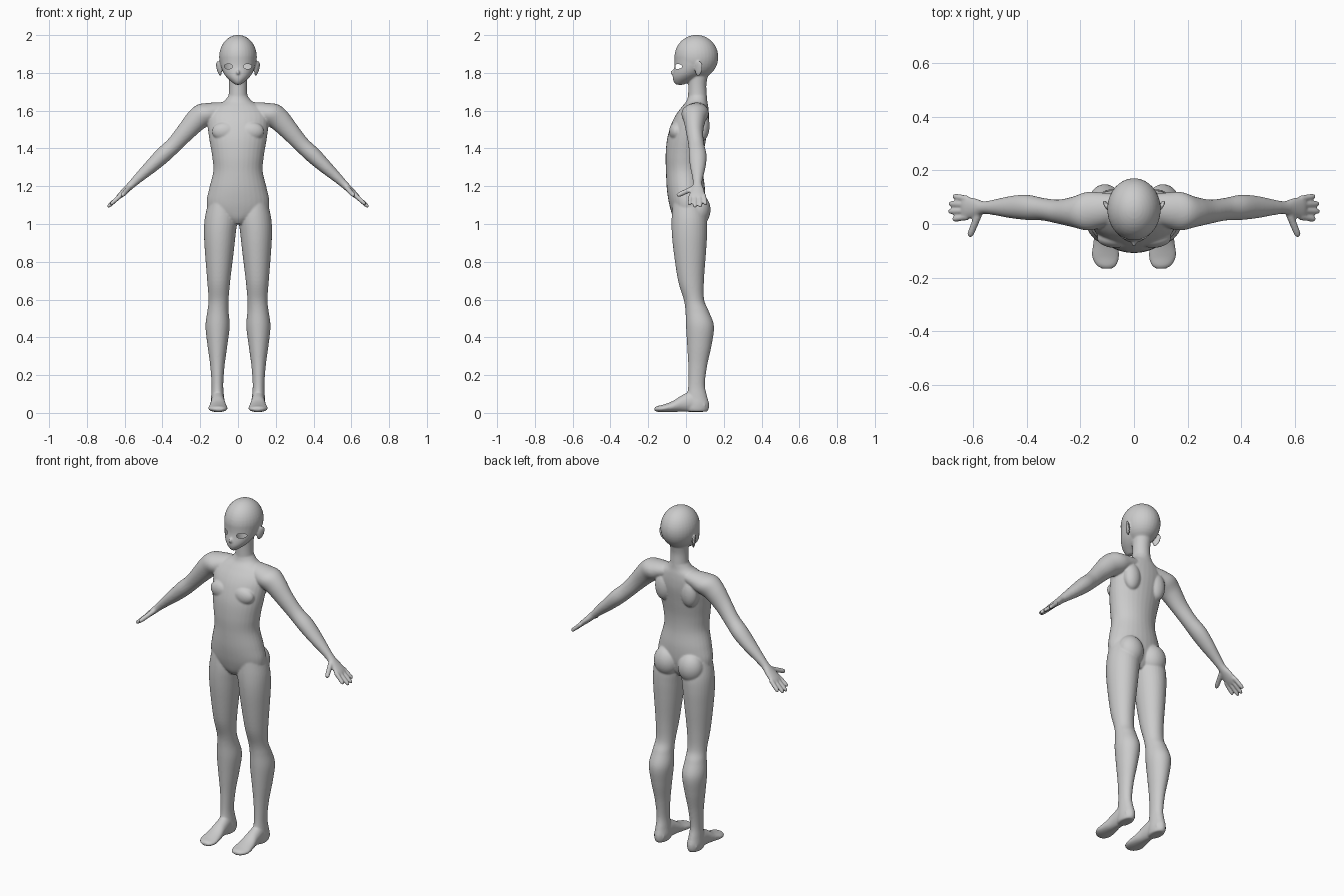
import bpy, bmesh, math
from mathutils import Vector, Matrix, Euler

X, Y, Z = Vector((1, 0, 0)), Vector((0, 1, 0)), Vector((0, 0, 1))
ARM_UP = Vector((.68, 0, .73))


def spline(rows, steps=6):
    """Catmull-Rom interpolation through rows of numbers."""
    out, n = [], len(rows)
    for i in range(n - 1):
        p0, p1, p2, p3 = rows[max(i - 1, 0)], rows[i], rows[i + 1], rows[min(i + 2, n - 1)]
        for k in range(steps):
            t = k / steps
            out.append([.5 * (2 * b + (c - a) * t + (2 * a - 5 * b + 4 * c - d) * t * t
                              + (3 * b - a - 3 * c + d) * t ** 3)
                        for a, b, c, d in zip(p0, p1, p2, p3)])
    return out + [list(rows[-1])]


def loft(bm, rows, u, v, sides=32, smooth=True):
    """Skin elliptical sections (x, y, z, radius_u, radius_v)."""
    rings = []
    for x, y, z, a, b in (spline(rows) if smooth else rows):
        c = Vector((x, y, z))
        angles = [2 * math.pi * i / sides for i in range(sides)]
        rings.append([bm.verts.new(c + u * a * math.cos(t) + v * b * math.sin(t)) for t in angles])
    for r, s in zip(rings, rings[1:]):
        for i in range(sides):
            j = (i + 1) % sides
            bm.faces.new((r[i], r[j], s[j], s[i]))
    bm.faces.new(rings[0])
    bm.faces.new(rings[-1])


def upright(bm, rows):
    """Horizontal sections (z, centre_x, half_width, front_y, back_y)."""
    loft(bm, [(cx, (f + b) / 2, z, rx, (b - f) / 2) for z, cx, rx, f, b in rows], X, Y)


def finger(bm, start, end, r):
    a, b = Vector(start), Vector(end)
    d = (b - a).normalized()
    u = d.orthogonal().normalized()
    loft(bm, [(*a.lerp(b, t), r * k, r * k) for t, k in
              ((0, 1.05), (.5, 1), (.8, .95), (.94, .75), (1, .35))], u, d.cross(u), 16)


def blob(bm, centre, radii, rot=(0, 0, 0)):
    m = Matrix.LocRotScale(Vector(centre), Euler(rot), Vector(radii))
    bmesh.ops.create_uvsphere(bm, u_segments=32, v_segments=20, radius=1, matrix=m)


def to_object(name, bm):
    bmesh.ops.recalc_face_normals(bm, faces=bm.faces)
    me = bpy.data.meshes.new(name)
    bm.to_mesh(me)
    bm.free()
    ob = bpy.data.objects.new(name, me)
    bpy.context.collection.objects.link(ob)
    return ob


bm = bmesh.new()
# torso
upright(bm, [(1.0, 0, .04, -.045, .06), (1.03, 0, .10, -.066, .08), (1.07, 0, .155, -.08, .092),
             (1.12, 0, .166, -.092, .10), (1.19, 0, .152, -.102, .10), (1.28, 0, .131, -.106, .09),
             (1.36, 0, .137, -.108, .092), (1.45, 0, .152, -.1, .106), (1.53, 0, .162, -.077, .119),
             (1.58, 0, .16, -.052, .121), (1.62, 0, .13, -.022, .118), (1.65, 0, .075, .002, .113),
             (1.68, 0, .05, .012, .11)])
blob(bm, (.07, -.052, 1.49), (.068, .037, .05))
blob(bm, (.078, .064, 1.075), (.074, .066, .085))
blob(bm, (.085, .085, 1.52), (.05, .04, .08))
# neck and head
upright(bm, [(1.62, 0, .06, .008, .112), (1.68, 0, .05, .011, .11), (1.74, 0, .048, .012, .108),
             (1.80, 0, .052, .01, .12)])
blob(bm, (0, .055, 1.884), (.1, .116, .117))
upright(bm, [(1.737, 0, .012, -.05, -.012), (1.748, 0, .028, -.062, .01), (1.772, 0, .056, -.07, .06),
             (1.80, 0, .077, -.068, .10), (1.84, 0, .092, -.061, .14), (1.89, 0, .098, -.061, .16)])
blob(bm, (0, -.066, 1.802), (.009, .018, .014))
# ear
blob(bm, (.101, .068, 1.823), (.008, .022, .041), (-.25, .15, -.5))
# leg
upright(bm, [(1.11, .088, .07, -.07, .09), (1.03, .09, .086, -.076, .11), (.95, .096, .084, -.075, .112),
             (.85, .099, .076, -.065, .106), (.70, .102, .061, -.042, .095), (.60, .103, .053, -.012, .096),
             (.54, .106, .056, -.003, .12), (.46, .108, .064, .0, .148), (.36, .109, .053, .006, .136),
             (.25, .109, .038, .012, .112), (.15, .109, .031, .012, .1), (.09, .108, .034, .005, .111),
             (.05, .107, .038, 0, .122), (.02, .107, .036, 0, .12), (.006, .107, .03, .01, .11)])
# foot
loft(bm, [(.107, .10, .04, .033, .034), (.107, .04, .06, .035, .055), (.106, -.02, .05, .038, .044),
          (.106, -.07, .034, .046, .029), (.106, -.12, .024, .051, .02), (.103, -.153, .021, .038, .015),
          (.101, -.167, .02, .018, .008)], X, Z)
# arm and palm
loft(bm, [(.06, .06, 1.612, .05, .045), (.12, .053, 1.6, .064, .056), (.17, .048, 1.583, .072, .066),
          (.22, .045, 1.55, .058, .06), (.28, .046, 1.485, .045, .05), (.34, .055, 1.418, .042, .043),
          (.40, .062, 1.362, .047, .043), (.46, .063, 1.305, .041, .036), (.52, .062, 1.25, .029, .027),
          (.56, .061, 1.212, .024, .021), (.59, .06, 1.183, .035, .018), (.622, .06, 1.153, .042, .015),
          (.638, .06, 1.138, .04, .011)], Y, ARM_UP)
# fingers and thumb
for y0, tip in ((.026, (.676, .018, 1.102)), (.049, (.692, .047, 1.088)),
                (.072, (.69, .076, 1.09)), (.094, (.675, .104, 1.102))):
    finger(bm, (.62, y0, 1.153), tip, .0115)
finger(bm, (.578, .04, 1.19), (.614, -.048, 1.15), .0135)
body = to_object("body", bm)

# fuse both sides into one smooth skin
m = body.modifiers.new("mirror", 'MIRROR')
m.use_mirror_merge = False
m = body.modifiers.new("fuse", 'REMESH')
m.mode, m.voxel_size = 'VOXEL', .005
m = body.modifiers.new("relax", 'SMOOTH')
m.factor, m.iterations = .5, 6

# eye openings
EX, EZ, EA, EB = .051, 1.834, .022, .0135
bm = bmesh.new()
for s in (1, -1):
    loft(bm, [(s * EX, -.15, EZ, EA, EB), (s * EX, .0, EZ, EA, EB)], X, Z, 24, False)
cutter = to_object("eye_cutter", bm)
cutter.hide_render = True
m = body.modifiers.new("eyes", 'BOOLEAN')
m.operation, m.object, m.solver = 'DIFFERENCE', cutter, 'EXACT'
final = bpy.data.meshes.new_from_object(body.evaluated_get(bpy.context.evaluated_depsgraph_get()))
body.modifiers.clear()
body.data = final
bpy.data.objects.remove(cutter)

# leave the eye holes open
bm = bmesh.new()
bm.from_mesh(final)
gone = []
for f in bm.faces:
    f.smooth = True
    c = f.calc_center_median()
    if c.y < .02 and ((abs(c.x) - EX) / EA) ** 2 + ((c.z - EZ) / EB) ** 2 < 1:
        gone.append(f)
bmesh.ops.delete(bm, geom=gone, context='FACES')
bm.to_mesh(final)
bm.free()
